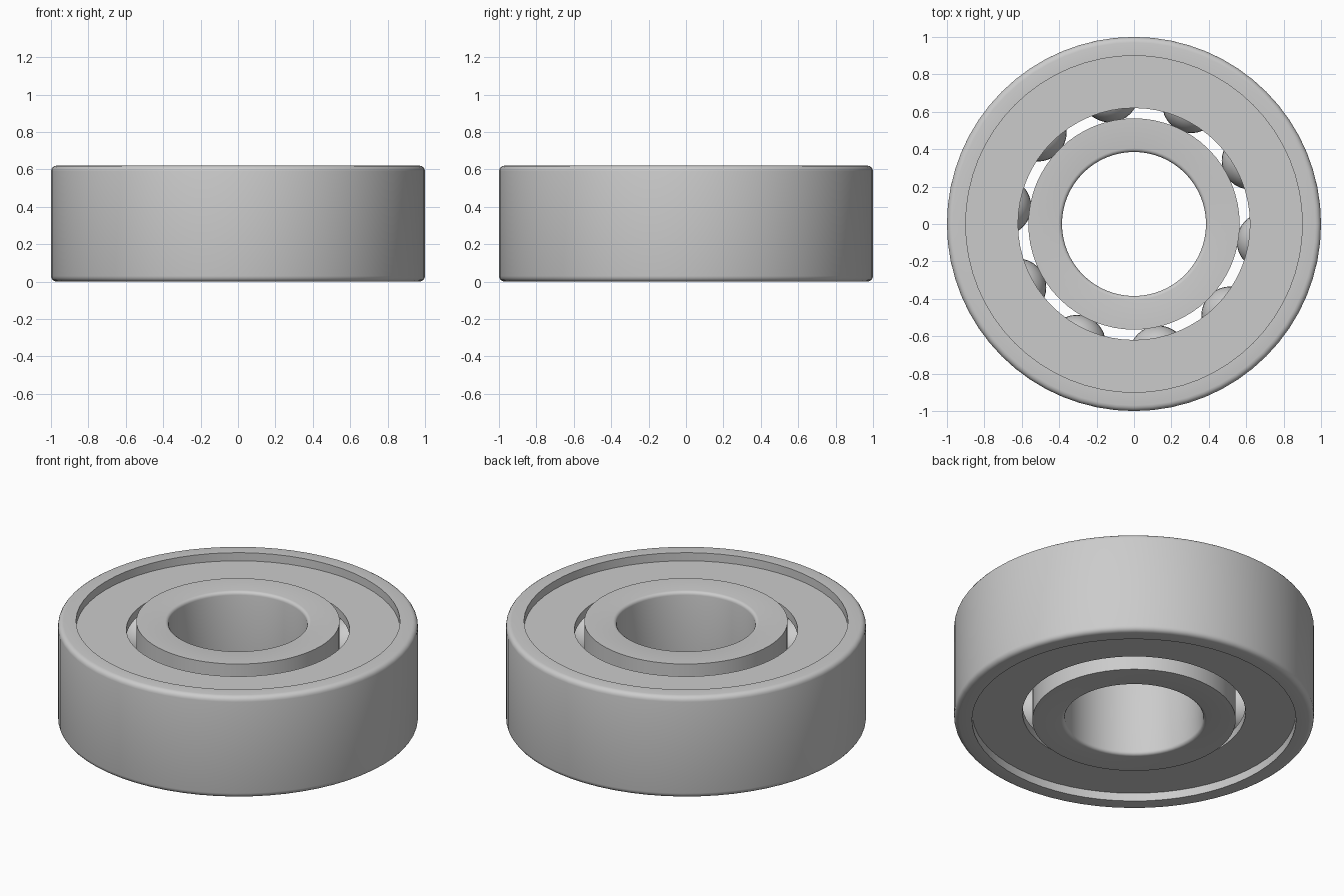
import bpy
import bmesh
from math import cos, sin, pi, radians
from mathutils import Matrix, Vector

old = bpy.data.objects.get("Cube")
if old:
    bpy.data.objects.remove(old)

HEIGHT = 0.62
MID = HEIGHT / 2
SEGMENTS = 64

steel = bpy.data.materials.new("brushed steel grey")
steel.use_nodes = True
steel.diffuse_color = (0.6, 0.6, 0.6, 1)
steel.node_tree.nodes["Principled BSDF"].inputs["Base Color"].default_value = (0.6, 0.6, 0.6, 1)


def finish(bm, name, angle):
    mesh = bpy.data.meshes.new(name)
    bm.to_mesh(mesh)
    bm.free()
    mesh.materials.append(steel)
    obj = bpy.data.objects.new(name, mesh)
    bpy.context.collection.objects.link(obj)
    bpy.ops.object.select_all(action="DESELECT")
    obj.select_set(True)
    bpy.context.view_layer.objects.active = obj
    bpy.ops.object.shade_smooth_by_angle(angle=radians(angle))
    return obj


def fillet(r, z, radius, start, steps=4):
    """Quarter-round corner points about the centre (r, z)."""
    return [(r + radius * cos(start + pi / 2 * i / steps),
             z + radius * sin(start + pi / 2 * i / steps)) for i in range(steps + 1)]


def lathe(name, upper):
    """Mirror the upper half profile about mid height and spin it shut."""
    profile = upper + [(r, HEIGHT - z) for r, z in reversed(upper)]
    bm = bmesh.new()
    rings = []
    for i in range(SEGMENTS):
        a = 2 * pi * i / SEGMENTS
        rings.append([bm.verts.new((r * cos(a), r * sin(a), z)) for r, z in profile])
    n = len(profile)
    for i, ring in enumerate(rings):
        nxt = rings[(i + 1) % SEGMENTS]
        for j in range(n):
            k = (j + 1) % n
            bm.faces.new((ring[j], nxt[j], nxt[k], ring[k]))
    bmesh.ops.recalc_face_normals(bm, faces=bm.faces[:])
    return finish(bm, name, 35)


# Outer ring: rounded rim, recessed side shields and an inner ball cavity
rim = 0.03
lathe("outer_ring", fillet(1 - rim, HEIGHT - rim, rim, 0) + [
    (0.9, HEIGHT), (0.9, 0.57), (0.62, 0.57), (0.62, 0.52), (0.865, 0.52)])

# Inner ring: crisp outside edges and a rounded bore
bore = 0.02
lathe("inner_ring", [(0.565, HEIGHT)] + fillet(0.385 + bore, HEIGHT - bore, bore, pi / 2))

# Ten balls between the rings
bm = bmesh.new()
for i in range(10):
    a = radians(-7.5 + 36 * i)
    place = Matrix.Translation(Vector((0.71 * cos(a), 0.71 * sin(a), MID)))
    bmesh.ops.create_uvsphere(bm, u_segments=32, v_segments=16, radius=0.155, matrix=place)
finish(bm, "bearing_balls", 60)
